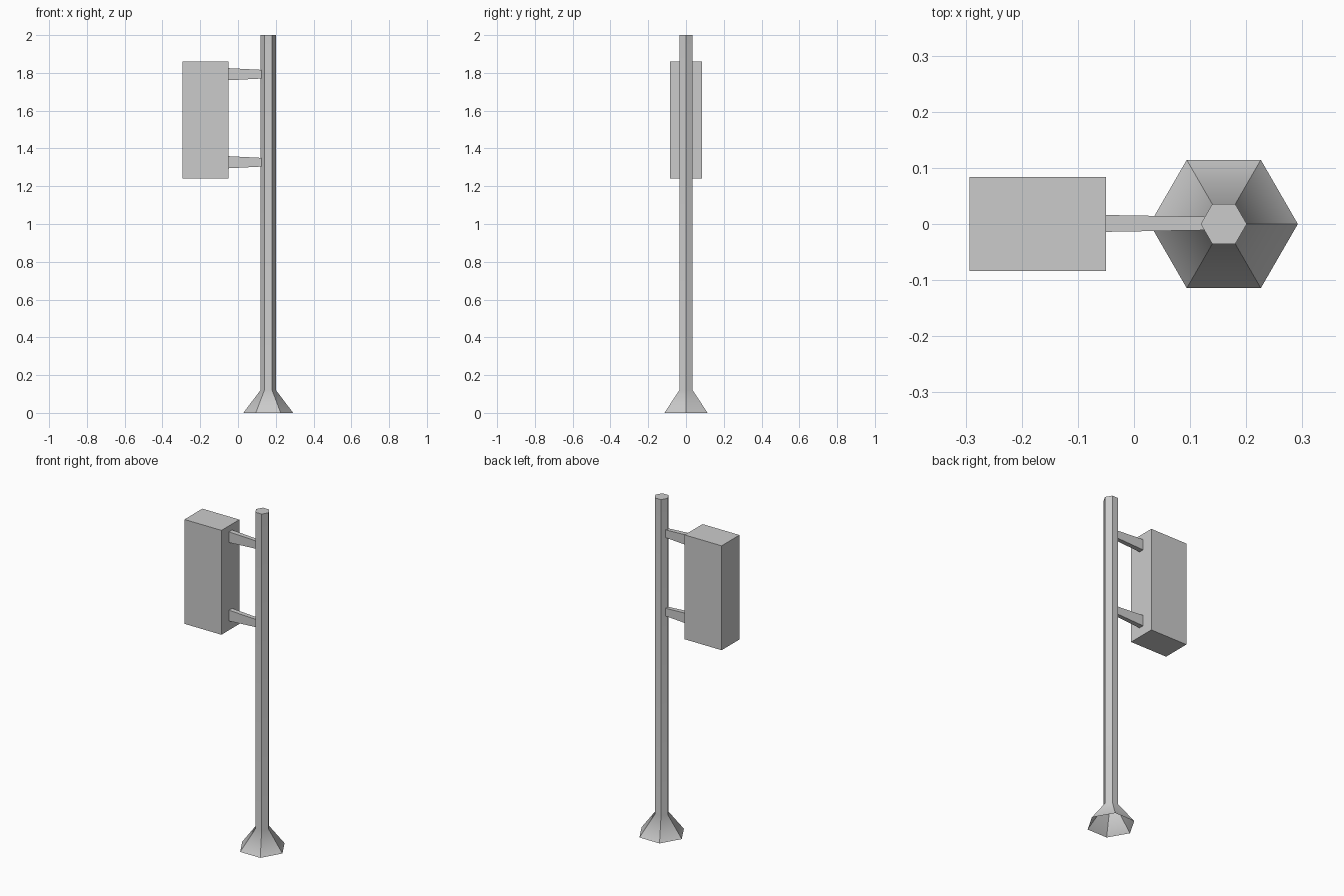
import bpy, bmesh
from math import cos, sin, pi, radians

if "Cube" in bpy.data.objects:
    bpy.data.objects.remove(bpy.data.objects["Cube"])


def loft(name, rings, cap_start=False, cap_end=False):
    """Skin a list of equal-length point rings into one mesh object."""
    bm = bmesh.new()
    loops = [[bm.verts.new(p) for p in ring] for ring in rings]
    for a, b in zip(loops, loops[1:]):
        n = len(a)
        for i in range(n):
            j = (i + 1) % n
            bm.faces.new((a[i], a[j], b[j], b[i]))
    if cap_start:
        bm.faces.new(loops[0][::-1])
    if cap_end:
        bm.faces.new(loops[-1])
    mesh = bpy.data.meshes.new(name)
    bm.to_mesh(mesh)
    bm.free()
    obj = bpy.data.objects.new(name, mesh)
    bpy.context.collection.objects.link(obj)
    return obj


def hexagon(r, z, cx=0.16):
    return [(cx + r * cos(i * pi / 3), r * sin(i * pi / 3), z) for i in range(6)]


def rect_x(x, y0, y1, z0, z1):
    return [(x, y0, z0), (x, y1, z0), (x, y1, z1), (x, y0, z1)]


# Six-sided post with a flared foot, open underneath
post = loft("post", [hexagon(0.132, 0), hexagon(0.041, 0.12), hexagon(0.041, 2.0)],
            cap_end=True)
bpy.context.view_layer.objects.active = post
post.select_set(True)
bpy.ops.object.shade_smooth_by_angle(angle=radians(40))
normals = post.modifiers.new("face_weighted_normals", 'WEIGHTED_NORMAL')
normals.keep_sharp = True

# Hanging box
loft("sign_box", [rect_x(-0.293, -0.084, 0.084, 1.24, 1.86),
                  rect_x(-0.05, -0.084, 0.084, 1.24, 1.86)], True, True)

# Two tapered brackets, narrower where they meet the post
for label, z in (("lower", 1.327), ("upper", 1.793)):
    loft(label + "_bracket", [rect_x(-0.05, -0.014, 0.016, z - 0.032, z + 0.032),
                              rect_x(0.126, -0.011, 0.013, z - 0.023, z + 0.023)])
